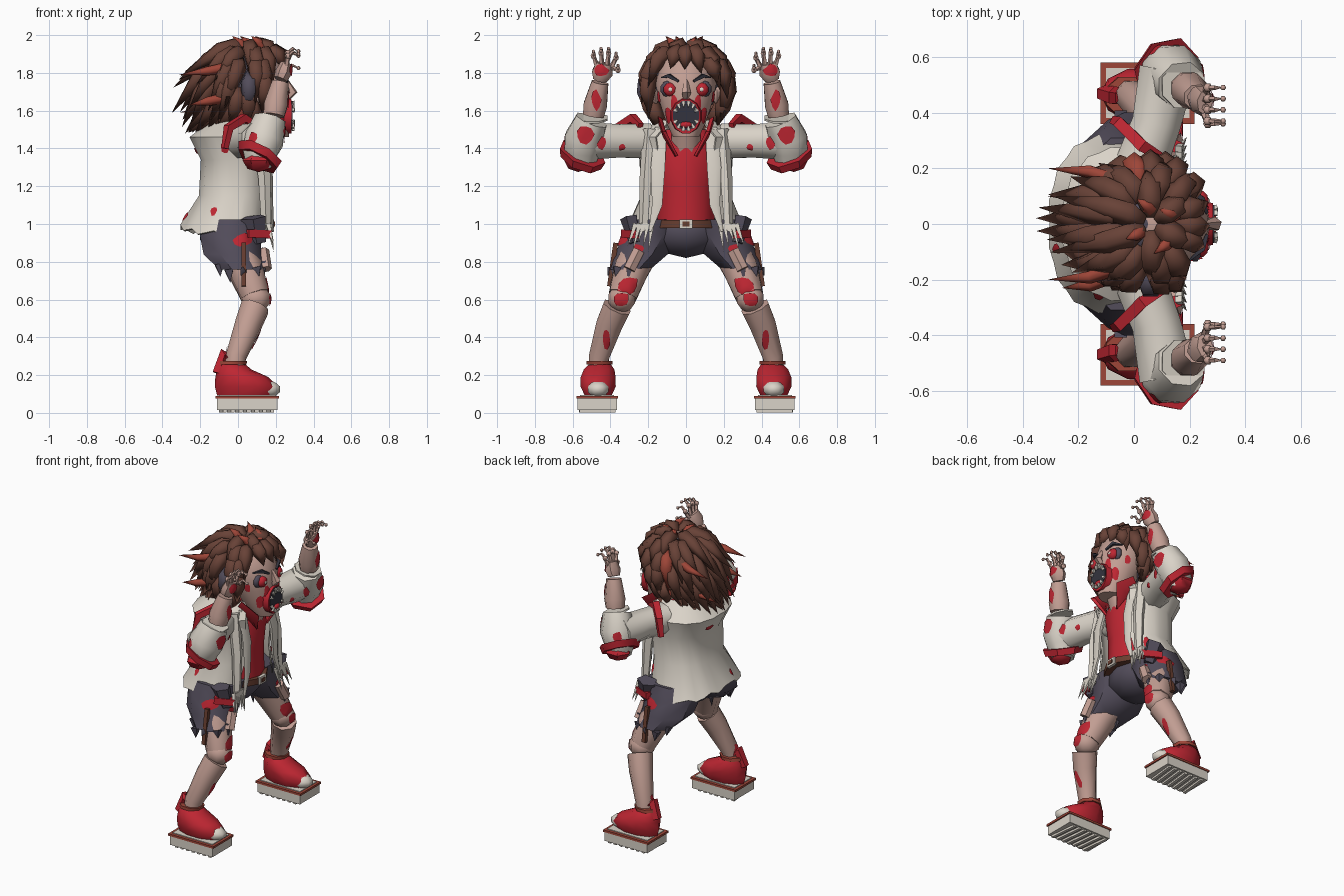
import bpy, bmesh, math, random
from mathutils import Vector as V
from mathutils.bvhtree import BVHTree

if "Cube" in bpy.data.objects:
    bpy.data.objects.remove(bpy.data.objects["Cube"])
random.seed(4)

def material(name, rgb):
    m = bpy.data.materials.new(name)
    m.diffuse_color = [((c / 255 + .055) / 1.055) ** 2.4 for c in rgb] + [1]
    m.use_nodes = True
    m.node_tree.nodes["Principled BSDF"].inputs["Base Color"].default_value = m.diffuse_color
    return m

WHITE = material("off_white", (218, 211, 200))
RED = material("blood_red", (190, 38, 50))
SKIN = material("pale_skin", (194, 158, 147))
HAIR = material("brown_hair", (104, 66, 55))
RUST = material("rust", (158, 70, 56))
SLATE = material("slate_cloth", (82, 76, 90))
DARK = material("dark_mouth", (52, 52, 62))
LEATHER = material("leather", (104, 62, 48))

# geometry helpers: each returns (vertices, faces)
def tube(pts, radii, n=7, axis=None):
    pts = [V(p) for p in pts]
    d = V(axis) if axis else (pts[-1] - pts[0]).normalized()
    ref = V((0, 0, 1)) if abs(d.z) < .7 else V((1, 0, 0))
    vs, fs = [], []
    for i, p in enumerate(pts):
        t = d if axis else (pts[min(i + 1, len(pts) - 1)] - pts[max(i - 1, 0)]).normalized()
        u = t.cross(ref).normalized()
        w = u.cross(t)
        r = radii[i]
        a, b = r if isinstance(r, tuple) else (r, r)
        for k in range(n):
            q = 2 * math.pi * (k + .5) / n
            vs.append(p + u * a * math.cos(q) + w * b * math.sin(q))
    for i in range(len(pts) - 1):
        for k in range(n):
            j = (k + 1) % n
            fs.append((i * n + k, i * n + j, i * n + n + j, i * n + n + k))
    m = len(vs) - n
    return vs, fs + [tuple(range(n))[::-1], tuple(range(m, m + n))]

def ball(c, r, n=8, rows=5):
    r = V((r, r, r)) if isinstance(r, (int, float)) else V(r)
    a = [math.pi * i / rows - math.pi / 2 for i in range(rows + 1)]
    return tube([(c[0], c[1], c[2] + r.z * math.sin(q)) for q in a],
                [(r.y * math.cos(q), r.x * math.cos(q)) for q in a], n, (0, 0, 1))

def box(lo, hi):
    c = [(lo[i] + hi[i]) / 2 for i in (0, 1)]
    k = math.sqrt(2)
    r = ((hi[1] - lo[1]) / 2 * k, (hi[0] - lo[0]) / 2 * k)
    return tube([(*c, lo[2]), (*c, hi[2])], [r, r], 4, (0, 0, 1))

def add(name, geos, mat, mirror=True, thick=0, angle=50):
    vs, fs = [], []
    for v, f in geos:
        fs += [tuple(i + len(vs) for i in q) for q in f]
        vs += v
    me = bpy.data.meshes.new(name)
    me.from_pydata(vs, [], fs)
    bm = bmesh.new()
    bm.from_mesh(me)
    bmesh.ops.remove_doubles(bm, verts=bm.verts, dist=1e-5)
    bmesh.ops.recalc_face_normals(bm, faces=bm.faces)
    # smooth shading, hard edges kept sharp
    for f in bm.faces:
        f.smooth = True
    for e in bm.edges:
        e.smooth = len(e.link_faces) == 2 and e.calc_face_angle(0) < math.radians(angle)
    bm.to_mesh(me)
    bm.free()
    me.materials.append(mat)
    ob = bpy.data.objects.new(name, me)
    bpy.context.collection.objects.link(ob)
    if thick:
        ob.modifiers.new("thickness", 'SOLIDIFY').thickness = thick
    if mirror:
        m = ob.modifiers.new("mirror", 'MIRROR')
        m.use_axis = (False, True, False)
    return ob

def stains(name, target, spots, mat=RED, mirror=True):
    # thin ragged patches laid on the target's surface: (point, half width, half height)
    tree = BVHTree.FromPolygons([v.co for v in target.data.vertices],
                                [p.vertices for p in target.data.polygons])
    geos = []
    for p, a, b in spots:
        c, nor = tree.find_nearest(V(p))[:2]
        u = nor.cross(V((0, 0, 1))).normalized()
        w = u.cross(nor)
        vs = [c + nor * .007]
        for ring in (.55, 1):
            for k in range(9):
                q, j = math.tau * k / 9, ring * random.uniform(.8, 1.15)
                h, hn = tree.find_nearest(c + u * a * j * math.cos(q) + w * b * j * math.sin(q))[:2]
                vs.append(h + hn * .006)
        fs = [(0, 1 + k, 1 + (k + 1) % 9) for k in range(9)]
        fs += [(1 + k, 10 + k, 10 + (k + 1) % 9, 1 + (k + 1) % 9) for k in range(9)]
        geos.append((vs, fs))
    add(name, geos, mat, mirror)

# shoes
add("sole", [box((-.11, .365, .015), (.21, .575, .08))], WHITE)
add("sole_treads", [tube([(x, .375, .012), (x + .02, .565, .012)], [.014, .014], 4)
                    for x in [-.09 + .042 * i for i in range(7)]], WHITE)
add("sole_welt", [box((-.12, .36, .076), (.218, .58, .09))], RUST)
add("sole_inner", [box((-.1, .38, .085), (.2, .56, .095))], WHITE)
shoe = add("shoe_upper", [tube([(.04, .465, .092), (.045, .465, .14), (.02, .465, .19), (-.02, .46, .23), (-.035, .455, .27)],
           [(.075, .15), (.098, .168), (.097, .14), (.085, .09), (.05, .06)], 10, (0, 0, 1))], RED)
add("toe_cap", [ball((.155, .465, .125), (.078, .062, .045))], WHITE)
add("shoe_collar", [tube([(-.11, .47, .21), (-.075, .46, .31), (-.02, .455, .26)], [.03, .035, .03], 5)], RED)
add("ankle_strap", [tube([(-.03, .458, .255), (-.025, .458, .275)], [(.075, .08)] * 2, 8, (0, 0, 1))], RUST)

# legs
shin = add("shin", [tube([(-.02, .465, .22), (-.01, .46, .3), (.055, .405, .47), (.09, .365, .56)],
                         [.055, .058, .075, .08], 8)], SKIN)
knee = add("knee", [ball((.095, .34, .605), (.085, .08, .075))], SKIN)
thigh = add("thigh", [tube([(.09, .335, .62), (.04, .29, .76), (-.02, .2, .92)], [.08, .1, .1], 8)], SKIN)
stains("shin_wounds", shin, [((.15, .43, .37), .022, .06), ((-.1, .45, .33), .02, .04)])
stains("knee_wounds", knee, [((.25, .345, .6), .045, .04)])
stains("thigh_wounds", thigh, [((.25, .3, .69), .06, .055)])

# shorts
add("pelvis", [ball((-.03, 0, .96), (.18, .2, .14), 10)], SLATE, False)
shorts = add("shorts_leg", [tube([(-.02, .17, 1.025), (-.04, .185, .94), (-.03, .235, .84), (.015, .295, .76)],
                                 [(.15, .165), (.165, .175), (.15, .165), (.115, .125)], 8, (0, 0, 1))], SLATE)
add("shorts_flap", [tube([(.08, .3, 1.035), (.1, .27, .9)], [(.05, .07), (.03, .05)], 5)], SLATE)
add("shorts_tatters", [tube([(.01 + .115 * math.cos(q), .295 + .105 * math.sin(q), .8 - .05 * math.sin(q)),
                             (.02 + .12 * math.cos(q), .31 + .1 * math.sin(q), .69 + .03 * (i % 3))],
                            [.032, 0], 4) for i, q in enumerate([.7 * k for k in range(9)])], SLATE)
stains("shorts_patches", shorts, [((.12, .45, .96), .07, .035), ((.25, .25, .87), .03, .025)])
add("side_patch", [tube([(.05, .325, .95), (.17, .27, .945)], [(.03, .03)] * 2, 4)], RED)
add("shorts_skin_hole", [tube([(.13, .25, .86), (.145, .3, .76)], [.035, .035], 6)], SKIN)
add("leg_strap", [tube([(.03, .372, .9), (.03, .405, .67)], [.018, .018], 4)], LEATHER)
add("belt", [tube([(-.02, 0, .98), (-.02, 0, 1.02)], [(.2, .205)] * 2, 12, (0, 0, 1))], LEATHER, False)
add("buckle", [box((.17, -.035, .975), (.19, .035, 1.025))], WHITE, False)
add("buckle_core", [box((.18, -.018, .988), (.195, .018, 1.012))], LEATHER, False)

# torso and shirt
shirt = add("shirt", [tube([(0, 0, .99), (0, 0, 1.2), (.02, 0, 1.4), (.03, 0, 1.5)],
            [(.16, .165), (.16, .16), (.19, .15), (.12, .1)], 10, (0, 0, 1))], RED, False)
add("neck", [tube([(.08, 0, 1.39), (.14, 0, 1.54)], [.085, .08], 8)], SKIN, False)
add("shirt_collar", [tube([(.1, .13, 1.53), (.19, .11, 1.47), (.18, .05, 1.36)],
                          [(.015, .055), (.015, .065), (.01, 0)], 5)], RED)

# open jacket, flared at the hem
prof = [(1.55, 0, .14, .15), (1.46, -.03, .23, .28), (1.34, -.01, .19, .25), (1.15, -.02, .19, .24), (.98, -.075, .235, .325)]
cols, vs, fs = 27, [], []
for r, (z, cx, rx, ry) in enumerate(prof):
    for k in range(cols):
        q = .55 + (math.tau - 1.1) * k / (cols - 1)
        f = 1 - .03 * (k % 2) * (r > 0)
        dz = (.012 * (k % 3) - .04 * abs(math.sin(q))) if r == 4 else 0
        sx, sy = (math.copysign(abs(g(q)) ** .85, g(q)) for g in (math.cos, math.sin))
        vs.append((cx + rx * f * sx, ry * f * sy, z + dz))
for r in range(4):
    fs += [(r * cols + k, r * cols + k + 1, r * cols + cols + k + 1, r * cols + cols + k) for k in range(cols - 1)]
jacket = add("jacket", [(vs, fs)], WHITE, False, .01)
add("jacket_lapel", [tube([(.12, .13, 1.51), (.17, .145, 1.3), (.175, .15, 1.1), (.18, .19, .96)],
                          [(.035, .012), (.042, .014), (.03, .012), (.008, .01)], 5),
                     tube([(.1, .19, 1.5), (.14, .21, 1.25), (.15, .225, .96)], [.04, .035, .025], 5)], WHITE)
add("jacket_fringe", [tube([(.16, .18 + .022 * i, 1.0), (.19, .2 + .028 * i, .85 + .025 * (i % 3))],
                           [.018, 0], 4) for i in range(5)], WHITE)
stains("jacket_stains", jacket, [((-.1, -.4, 1.36), .025, .03), ((-.4, .08, 1.3), .04, .018),
       ((-.2, -.4, 1.15), .02, .025), ((-.4, -.15, 1.12), .02, .025), ((.15, .3, 1.1), .02, .04)], mirror=False)

# arms
sleeve = add("sleeve", [tube([(.02, .2, 1.44), (.08, .36, 1.44), (.12, .55, 1.44)], [.1, .095, .11], 8)], WHITE)
elbow = add("sleeve_elbow", [tube([(.11, .55, 1.3), (.115, .55, 1.38), (.14, .54, 1.45), (.17, .5, 1.55)],
                                  [.07, .1, .11, .09], 8)], WHITE)
add("sleeve_cuff", [tube([(.105, .558, 1.335), (.117, .548, 1.375)], [.118, .132], 7, V((.45, -.35, .82)).normalized())], RED)
add("sleeve_tip", [ball((.11, .57, 1.335), (.085, .085, .06), 6, 4)], RED)
add("sleeve_opening", [tube([(.175, .495, 1.555), (.178, .495, 1.565)], [.085, .085], 8)], WHITE)
add("shoulder_strap", [tube([(-.07, .37, 1.4), (-.05, .36, 1.51), (.03, .28, 1.56), (.1, .24, 1.52)],
                            [.02, .028, .03, .02], 4)], RED)
stains("sleeve_stains", sleeve, [((.3, .42, 1.43), .03, .035), ((.3, .3, 1.4), .02, .02)])
stains("elbow_stains", elbow, [((.4, .54, 1.46), .045, .05), ((.0, .7, 1.48), .03, .035)])
forearm = add("forearm", [tube([(.19, .49, 1.575), (.2, .48, 1.63), (.225, .455, 1.75)], [.06, .067, .048], 8)], SKIN)
hand = add("hand", [tube([(.225, .455, 1.765), (.24, .445, 1.8), (.255, .435, 1.85)],
                         [(.04, .038), (.058, .045), (.045, .03)], 7)], SKIN)
stains("forearm_wounds", forearm, [((.4, .48, 1.65), .025, .055)])
stains("hand_wounds", hand, [((.4, .45, 1.81), .04, .032)])
digits = []
for y0, y1, z1 in ((.395, .37, 1.905), (.42, .41, 1.93), (.445, .45, 1.93), (.47, .49, 1.915), (.39, .36, 1.84)):
    a, b, c = V((.255, y0, 1.83)), V((.265, y1, z1 - .025)), V((.32, y1, z1 - .015))
    m = V((.29, y1, z1))
    digits += [tube([a, b, m, c], [.015, .011, .009, .004], 5), ball(b, .017, 6, 4), ball(c, .011, 6, 4)]
add("fingers", digits, SKIN)

# head
head = add("head", [tube([(.18, 0, 1.46), (.165, 0, 1.53), (.125, 0, 1.65), (.105, 0, 1.74), (.09, 0, 1.86), (.07, 0, 1.93)],
           [(.07, .09), (.105, .11), (.145, .15), (.165, .165), (.135, .14), (.06, .06)], 14, (0, 0, 1))], SKIN, False)
add("nose", [tube([(.255, 0, 1.76), (.29, 0, 1.695), (.265, 0, 1.675)], [.012, .026, .02], 5)], SKIN, False)
add("lips", [tube([(.24, 0, 1.575), (.283, 0, 1.57)], [(.085, .1), (.078, .093)], 12, (1, 0, 0))], RED, False)
add("mouth", [tube([(.278, 0, 1.575), (.289, 0, 1.575)], [(.07, .08)] * 2, 12, (1, 0, 0))], DARK, False)
teeth = []
for k in range(14):
    if k not in (0, 7):
        q = math.tau * k / 14
        s = V((.29, .066 * math.cos(q), 1.572 + .08 * math.sin(q)))
        teeth.append(tube([s, s + V((.007, -.015 * math.cos(q), -.03 * math.sin(q)))], [.014, .005], 4))
add("teeth", teeth, WHITE, False)
add("tongue", [ball((.285, 0, 1.525), (.02, .035, .018))], RED, False)
add("eye_socket", [ball((.22, .088, 1.715), (.025, .052, .046), 10)], SLATE)
add("eye", [ball((.24, .083, 1.712), (.03, .039, .037), 10)], RED)
add("pupil", [ball((.265, .083, 1.712), (.008, .012, .012), 6)], WHITE)
add("eyebrow", [tube([(.262, .04, 1.755), (.245, .09, 1.785), (.2, .13, 1.775)], [.008, .014, .004], 4)], DARK)
add("ear", [ball((.09, .165, 1.68), (.035, .025, .05), 6)], SKIN)
stains("face_blood", head, [((.35, .12, 1.63), .022, .05), ((.3, .2, 1.56), .025, .045), ((.22, .25, 1.66), .02, .035)])

# hair: rows of tapered clumps over a dark scalp
C, R = V((.06, 0, 1.735)), .2
def on(az, el, k):
    el = math.radians(max(el, -48))
    return C + V((math.cos(el) * math.cos(az) * 1.02, math.cos(el) * math.sin(az), math.sin(el))) * R * k
add("scalp", [ball((.03, 0, 1.75), (.18, .19, .185), 10, 7)], SLATE, False)
clumps = {"hair": [], "hair_red_strands": [], "hair_dark_strands": []}
count = 0
for el, n, gap in ((80, 6, 0), (62, 13, 0), (40, 17, .75), (17, 18, 1.0), (-6, 18, 1.2), (-24, 16, 1.4)):
    for i in range(n):
        az = -math.pi + math.tau * (i + .5) / n + random.uniform(-.12, .12)
        if abs(az) < gap:
            continue
        back = max(0, -math.cos(az))
        s = .7 if abs(az) < .8 else 1
        j = random.uniform(.85, 1.15)
        tip = on(az, el - 52 * s * j, 1.22) + V((-.15 * back * j - .01, 0, -.04 * s * j - .03 * back * (el < 50)))
        mid = on(az, el - 26 * s, 1.13) + V((-.035 * back, 0, 0))
        g = tube([on(az, el + 2, .97), on(az, el - 12 * s, 1.09), mid, tip], [.025, .048, .046, 0], 5)
        count += 1
        key = "hair_red_strands" if count % 29 == 0 else "hair_dark_strands" if count % 37 == 0 else "hair"
        clumps[key].append(g)
for y, z, x in ((.2, 1.79, -.31), (-.2, 1.79, -.31), (-.23, 1.63, -.26), (.1, 1.59, -.31)):
    clumps["hair_red_strands"].append(tube([(-.05, y * .75, z + .04), (-.16, y * .95, z + .02), (x, y, z)], [.03, .025, 0], 5))
for x, y in ((.06, .05), (.12, -.06), (.02, -.03), (.14, .03)):
    clumps["hair_red_strands"].append(tube([(x, y, 1.93), (x - .01, y * 1.3, 1.965), (x - .05, y * 1.8, 1.995)], [.03, .022, 0], 5))
for (name, geos), m in zip(clumps.items(), (HAIR, RUST, SLATE)):
    add(name, geos, m, False, 0, 80)
